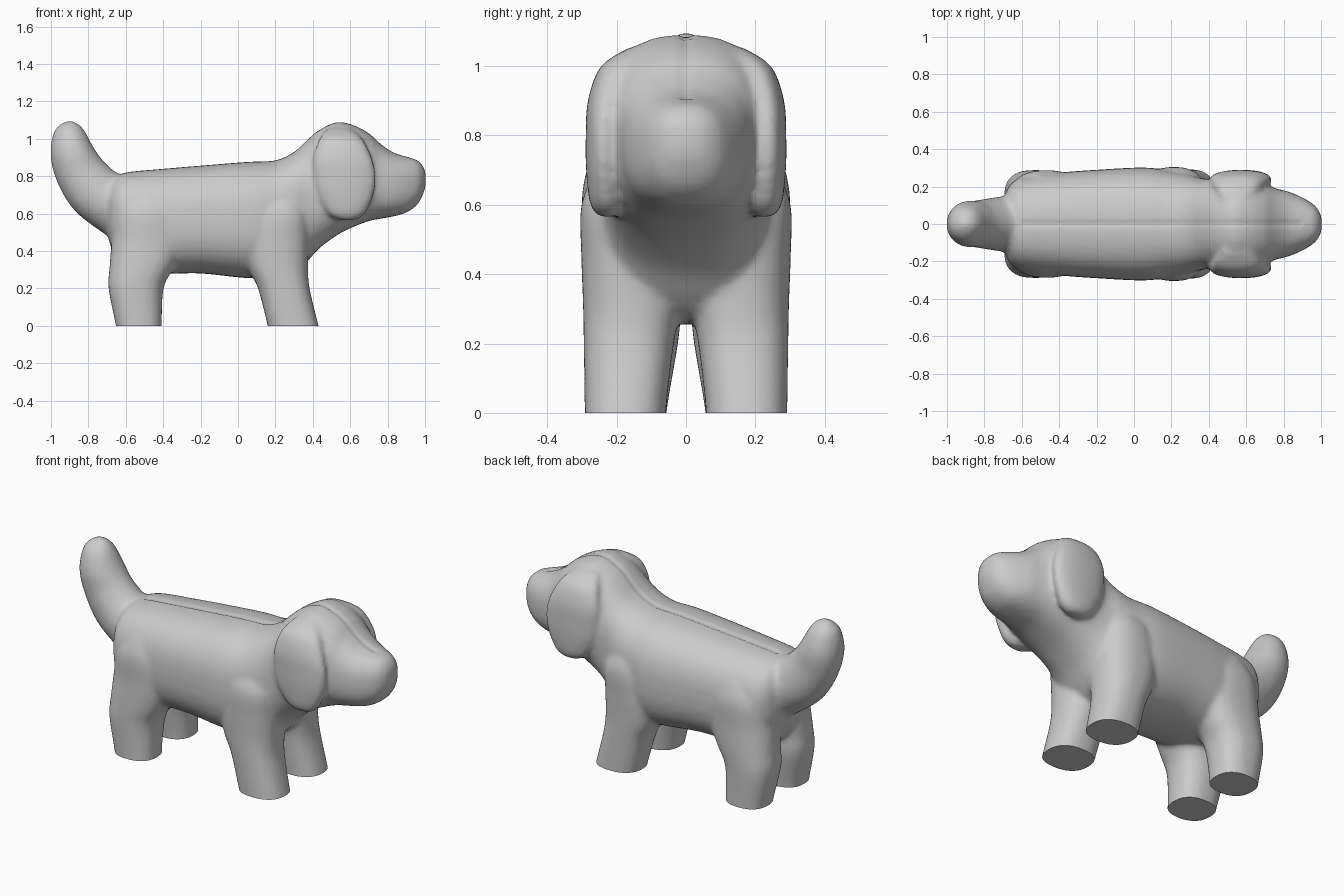
import bpy, bmesh
from math import cos, sin, pi, radians, copysign

if "Cube" in bpy.data.objects:
    bpy.data.objects.remove(bpy.data.objects["Cube"])

RING = 40


def blend(rows, steps=5):
    """Catmull-Rom interpolation between section rows."""
    out = []
    for i in range(len(rows) - 1):
        p0, p1, p2 = rows[max(i - 1, 0)], rows[i], rows[i + 1]
        p3 = rows[min(i + 2, len(rows) - 1)]
        for s in range(steps):
            t = s / steps
            out.append([0.5 * (2 * b + (c - a) * t + (2 * a - 5 * b + 4 * c - d) * t * t
                               + (3 * b - a - 3 * c + d) * t ** 3)
                        for a, b, c, d in zip(p0, p1, p2, p3)])
    return out + [list(rows[-1])]


def loft(bm, rows, power=2.0, mirror=False):
    """Rows are (x, y, z, half size in xz plane, half size in y, tilt degrees)."""
    for side in ((1, -1) if mirror else (1,)):
        rings = []
        for x, y, z, a, b, tilt in blend(rows):
            ring = []
            for k in range(RING):
                t = 2 * pi * k / RING
                u = copysign(abs(cos(t)) ** (2 / power), cos(t)) * a
                v = copysign(abs(sin(t)) ** (2 / power), sin(t)) * b
                ring.append(bm.verts.new((x + u * cos(radians(tilt)), side * (y + v),
                                          z + u * sin(radians(tilt)))))
            rings.append(ring)
        for r, q in zip(rings, rings[1:]):
            for k in range(RING):
                n = (k + 1) % RING
                bm.faces.new((r[k], r[n], q[n], q[k]))
        bm.faces.new(rings[0])
        bm.faces.new(rings[-1])


bm = bmesh.new()

# Torso, neck, head and muzzle: x, bottom, top, half width
spine = [(-0.70, .50, .70, .12), (-0.67, .40, .78, .20), (-0.60, .31, .82, .25),
         (-0.40, .28, .84, .275), (-0.20, .28, .857, .29), (0.05, .255, .877, .302),
         (0.20, .26, .885, .285), (0.30, .28, .93, .265), (0.36, .33, .985, .245),
         (0.43, .41, 1.045, .24), (0.53, .485, 1.09, .25), (0.62, .53, 1.072, .245),
         (0.70, .56, 1.03, .215), (0.76, .572, .975, .19), (0.83, .585, .928, .172),
         (0.90, .605, .905, .142), (0.96, .65, .885, .105), (0.992, .71, .85, .065),
         (1.004, .75, .81, .025)]
loft(bm, [(x, 0, (lo + hi) / 2, (hi - lo) / 2, w, 90) for x, lo, hi, w in spine], 2.5)

# Tail
loft(bm, [(-0.60, 0, .63, .18, .16, 50), (-0.75, 0, .71, .155, .14, 40),
          (-0.84, 0, .82, .137, .125, 25), (-0.886, 0, .93, .118, .122, 10),
          (-0.90, 0, 1.03, .087, .09, 0), (-0.90, 0, 1.075, .052, .05, 0),
          (-0.90, 0, 1.095, .015, .015, 0)])

# Front legs
loft(bm, [(.32, .175, -.10, .135, .116, 0), (.295, .175, 0, .136, .117, 0),
          (.245, .165, .20, .138, .13, 0), (.215, .155, .31, .16, .142, 0),
          (.205, .15, .45, .175, .152, 0), (.22, .16, .60, .155, .142, 0),
          (.22, .16, .70, .09, .10, 0)], 2.4, True)

# Back legs
loft(bm, [(-.52, .168, -.10, .122, .112, 0), (-.53, .168, 0, .123, .112, 0),
          (-.545, .155, .20, .147, .132, 0), (-.515, .15, .31, .172, .138, 0),
          (-.475, .14, .45, .20, .145, 0), (-.47, .14, .60, .18, .145, 0),
          (-.47, .15, .70, .10, .10, 0)], 2.4, True)

# Hanging ears
loft(bm, [(.585, .225, .565, .04, .025, 0), (.58, .228, .60, .10, .048, 0),
          (.575, .236, .70, .15, .052, 0), (.572, .236, .80, .165, .053, 0),
          (.56, .23, .90, .155, .053, 0), (.55, .195, 1.0, .115, .05, 0),
          (.54, .13, 1.055, .06, .03, 0)], 2.2, True)

mesh = bpy.data.meshes.new("dog_parts")
bmesh.ops.recalc_face_normals(bm, faces=bm.faces)
bm.to_mesh(mesh)
bm.free()
dog = bpy.data.objects.new("dog_figure", mesh)
bpy.context.collection.objects.link(dog)

# Fuse the parts into one softly blended skin
fuse = dog.modifiers.new("fuse", 'REMESH')
fuse.mode = 'VOXEL'
fuse.voxel_size = 0.014
soften = dog.modifiers.new("soften", 'SMOOTH')
soften.factor = 0.5
soften.iterations = 7
graph = bpy.context.evaluated_depsgraph_get()
skin = bpy.data.meshes.new_from_object(dog.evaluated_get(graph))
dog.modifiers.clear()
dog.data = skin

# Shallow seam along the back, then flat soles at ground level
bm = bmesh.new()
bm.from_mesh(skin)
for v in bm.verts:
    if abs(v.co.y) < 0.012 and v.normal.z > 0.6 and -0.6 < v.co.x < 0.9:
        v.co.z -= 0.006
bmesh.ops.bisect_plane(bm, geom=bm.verts[:] + bm.edges[:] + bm.faces[:],
                       plane_co=(0, 0, 0), plane_no=(0, 0, 1), clear_inner=True)
bmesh.ops.holes_fill(bm, edges=[e for e in bm.edges if e.is_boundary], sides=0)
bmesh.ops.recalc_face_normals(bm, faces=bm.faces)
bm.to_mesh(skin)
bm.free()

bpy.context.view_layer.objects.active = dog
dog.select_set(True)
bpy.ops.object.shade_smooth_by_angle(angle=radians(40))
